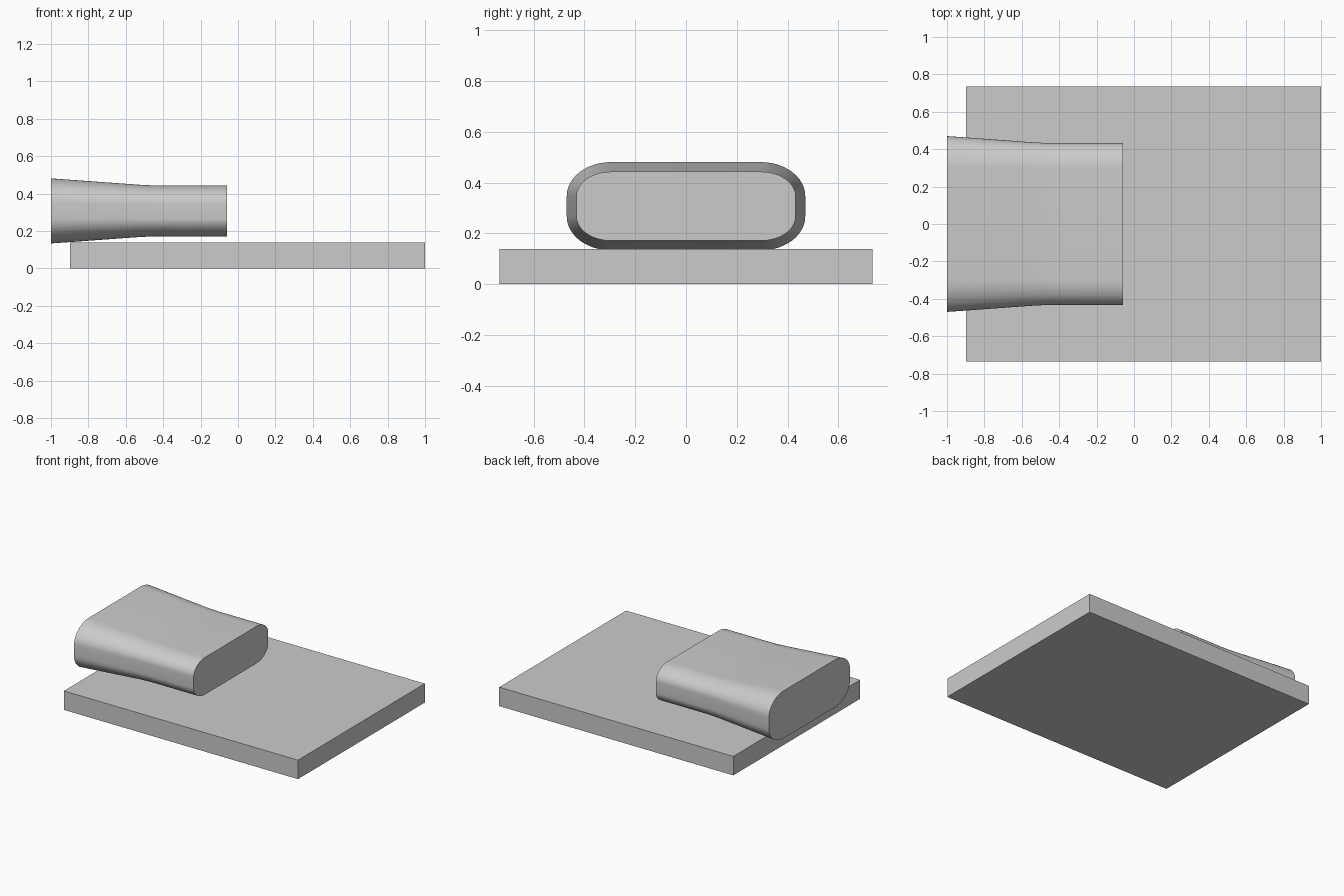
import bpy
import bmesh
import math

default_cube = bpy.data.objects.get("Cube")
if default_cube:
    bpy.data.objects.remove(default_cube, do_unlink=True)

# Single neutral grey
grey = bpy.data.materials.new("neutral_grey")
grey.use_nodes = True
colour = (0.6, 0.6, 0.6, 1)
grey.diffuse_color = colour
grey.node_tree.nodes["Principled BSDF"].inputs["Base Color"].default_value = colour


def add_object(name, bm):
    bmesh.ops.recalc_face_normals(bm, faces=bm.faces[:])
    mesh = bpy.data.meshes.new(name)
    bm.to_mesh(mesh)
    bm.free()
    mesh.materials.append(grey)
    obj = bpy.data.objects.new(name, mesh)
    bpy.context.collection.objects.link(obj)
    return obj


# Flat base plate
PLATE_TOP = 0.139
PLATE_LEFT, PLATE_RIGHT = 1.0, -0.897
bm = bmesh.new()
bmesh.ops.create_cube(bm, size=1)
bmesh.ops.scale(bm, vec=(PLATE_LEFT - PLATE_RIGHT, 1.468, PLATE_TOP), verts=bm.verts[:])
bmesh.ops.translate(bm, vec=((PLATE_LEFT + PLATE_RIGHT) / 2, 0, PLATE_TOP / 2), verts=bm.verts[:])
add_object("base_plate", bm)


# Rounded block, flaring towards its right end
CORNER_STEPS = 12
BLOCK_Z = 0.307
FLAT_Y, FLAT_Z = 0.295, 0.04      # half lengths of the straight sides
ROUND_Y, ROUND_Z = 0.137, 0.096   # corner radii at the narrow end


def block_section(bm, x, grow):
    ring = []
    for corner, (sy, sz) in enumerate([(1, 1), (-1, 1), (-1, -1), (1, -1)]):
        for i in range(CORNER_STEPS + 1):
            a = (corner + i / CORNER_STEPS) * math.pi / 2
            y = sy * FLAT_Y + (ROUND_Y + grow) * math.cos(a)
            z = sz * FLAT_Z + (ROUND_Z + grow) * math.sin(a)
            ring.append(bm.verts.new((x, y, BLOCK_Z + z)))
    return ring


stations = [(-1, 0.038), (-0.6, 0.009), (-0.53, 0.004),
            (-0.47, 0.001), (-0.42, 0), (-0.058, 0)]
bm = bmesh.new()
rings = [block_section(bm, x, grow - 0.0 * x) for x, grow in stations]
for a, b in zip(rings, rings[1:]):
    for i in range(len(a)):
        j = (i + 1) % len(a)
        bm.faces.new((a[i], a[j], b[j], b[i]))
bm.faces.new(rings[0])
bm.faces.new(rings[-1])
block = add_object("flared_block", bm)

bpy.ops.object.select_all(action="DESELECT")
block.select_set(True)
bpy.context.view_layer.objects.active = block
bpy.ops.object.shade_smooth_by_angle(angle=math.radians(35))
